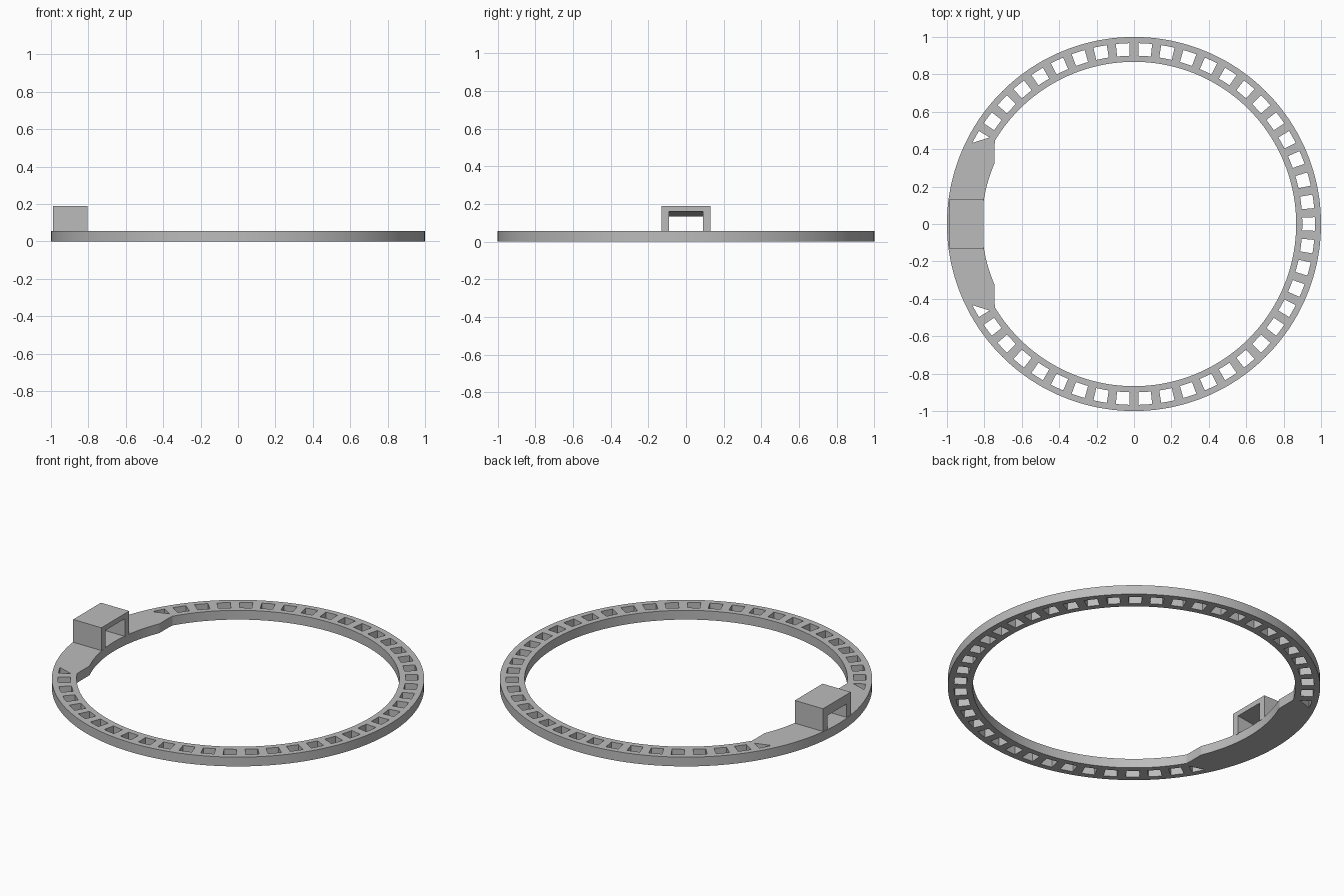
import bpy, bmesh
from math import sin, cos, radians

cube = bpy.data.objects.get("Cube")
if cube:
    bpy.data.objects.remove(cube, do_unlink=True)

grey = bpy.data.materials.new("plain grey")
grey.use_nodes = True
colour = (0.5, 0.5, 0.5, 1)
grey.diffuse_color = colour
grey.node_tree.nodes["Principled BSDF"].inputs["Base Color"].default_value = colour

HEIGHT = 0.055
SLOTS = 50
PITCH = 360 / SLOTS
HALF = 2.16                       # half the angular width of a slot
SLOT_IN, SLOT_OUT = 0.9, 0.967


def polar(r, deg, z=0):
    return (r * cos(radians(deg)), r * sin(radians(deg)), z)


def finish(name, bm):
    bmesh.ops.recalc_face_normals(bm, faces=bm.faces)
    mesh = bpy.data.meshes.new(name)
    bm.to_mesh(mesh)
    bm.free()
    mesh.materials.append(grey)
    obj = bpy.data.objects.new(name, mesh)
    bpy.context.collection.objects.link(obj)
    return obj


def extrude(bm, vec):
    result = bmesh.ops.extrude_face_region(bm, geom=bm.faces[:])
    verts = [g for g in result["geom"] if isinstance(g, bmesh.types.BMVert)]
    bmesh.ops.translate(bm, verts=verts, vec=vec)


def inner_radius(deg):
    """Ring bore, narrowed by the straight-shouldered pad on the right."""
    c = cos(radians(deg - 180))
    return min(max(0.745 / c, 0.813), 0.867) if c > 0.5 else 0.867


# Slotted ring: flat annulus with slot cells left out, then extruded
bm = bmesh.new()
angles, is_slot = [], []
for n in range(SLOTS):
    cut = abs(n * PITCH - 180) > 25      # the pad area stays solid
    for i, offset in enumerate((-HALF, -HALF / 3, HALF / 3, HALF, PITCH / 2)):
        angles.append(n * PITCH + offset)
        is_slot.append(cut and i < 3)
rows = [[bm.verts.new(polar(r, a)) for r in (inner_radius(a), SLOT_IN, SLOT_OUT, 1)]
        for a in angles]
for k, row in enumerate(rows):
    nxt = rows[(k + 1) % len(rows)]
    for j in range(3):
        if not (j == 1 and is_slot[k]):
            bm.faces.new((row[j], row[j + 1], nxt[j + 1], nxt[j]))
extrude(bm, (0, 0, HEIGHT))
ring = finish("slotted_ring", bm)
bpy.context.view_layer.objects.active = ring
ring.select_set(True)
bpy.ops.object.shade_smooth_by_angle(angle=radians(20))
ring.select_set(False)

# Pad corners that cut the end slots diagonally
for name, side in (("pad_corner_back", -1), ("pad_corner_front", 1)):
    centre = 180 + side * 4 * PITCH
    near, far = centre - side * HALF, centre + side * HALF
    bm = bmesh.new()
    bm.faces.new([bm.verts.new(polar(r, a)) for r, a in
                  ((SLOT_IN, far), (SLOT_IN, near), (SLOT_OUT, near))])
    extrude(bm, (0, 0, HEIGHT))
    finish(name, bm)

# Housing: inverted U, its ceiling dropping towards the outside
bm = bmesh.new()
sections = []
for x, ceiling in ((-0.99, 0.134), (-0.805, 0.16)):
    half = [(0.13, 0.05), (0.13, 0.19), (0.09, ceiling), (0.09, 0.05)]
    outline = [half[0], half[1], (-0.13, 0.19), (-0.13, 0.05),
               (-0.09, 0.05), (-0.09, ceiling), half[2], half[3]]
    sections.append([bm.verts.new((x, y, z)) for y, z in outline])
a, b = sections
bm.faces.new(a)
bm.faces.new(b)
for i in range(len(a)):
    j = (i + 1) % len(a)
    bm.faces.new((a[i], a[j], b[j], b[i]))
finish("housing", bm)
